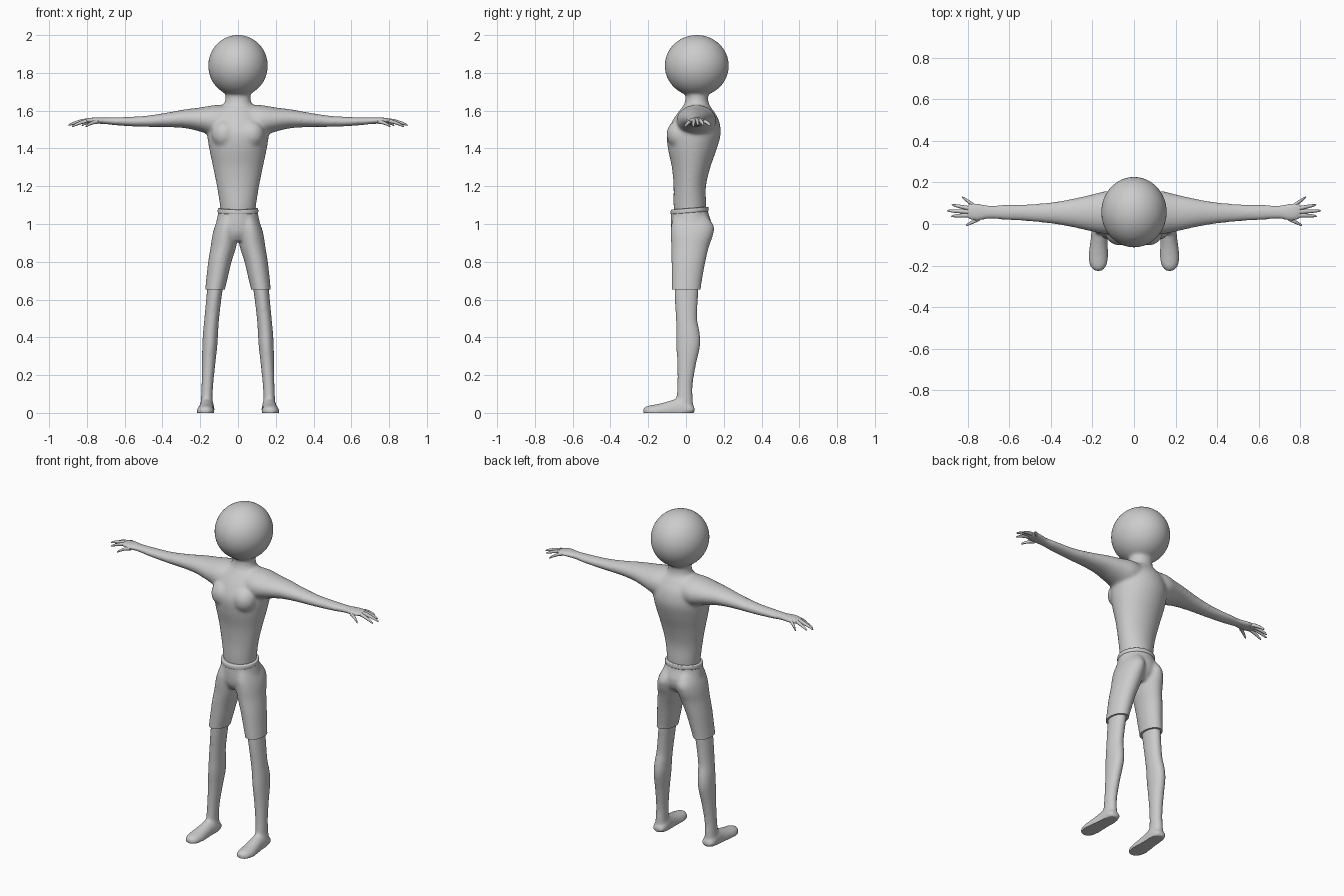
import bpy, bmesh, math
from mathutils import Vector, Matrix

cube = bpy.data.objects.get("Cube")
if cube:
    bpy.data.objects.remove(cube, do_unlink=True)

grey = bpy.data.materials.new("plain grey")
grey.use_nodes = True
colour = (0.6, 0.6, 0.6, 1)
grey.diffuse_color = colour
grey.node_tree.nodes["Principled BSDF"].inputs["Base Color"].default_value = colour


def catmull(a, b, c, d, t):
    return 0.5 * (2 * b + (c - a) * t + (2 * a - 5 * b + 4 * c - d) * t * t
                  + (3 * b - a - 3 * c + d) * t ** 3)


def loft(bm, axis, rings, side=1, sides=32, steps=5):
    """Smooth tube through elliptical rings (along, centre u, centre v, radius u, radius v)."""
    rows = []
    n = len(rings)
    for i in range(n - 1):
        quad = [rings[max(i - 1, 0)], rings[i], rings[i + 1], rings[min(i + 2, n - 1)]]
        for s in range(steps):
            rows.append([catmull(*vals, s / steps) for vals in zip(*quad)])
    rows.append(rings[-1])
    loops = []
    for a, u, v, ru, rv in rows:
        loop = []
        for k in range(sides):
            ang = 2 * math.pi * k / sides
            p, q = u + ru * math.cos(ang), v + rv * math.sin(ang)
            x, y, z = {"x": (a, p, q), "y": (p, a, q), "z": (p, q, a)}[axis]
            loop.append(bm.verts.new((x * side, y, z)))
        loops.append(loop)
    faces = [bm.faces.new(loops[0]), bm.faces.new(loops[-1])]
    for lo, hi in zip(loops, loops[1:]):
        for k in range(sides):
            j = (k + 1) % sides
            faces.append(bm.faces.new((lo[k], lo[j], hi[j], hi[k])))
    bmesh.ops.recalc_face_normals(bm, faces=faces)


def ball(bm, centre, radii):
    mat = Matrix.Translation(centre) @ Matrix.Diagonal((*radii, 1))
    bmesh.ops.create_uvsphere(bm, u_segments=48, v_segments=32, radius=1, matrix=mat)


def finish(name, bm, blend=0, cuts=()):
    """Make an object; optionally fuse its volumes into one soft skin and trim it by planes."""
    mesh = bpy.data.meshes.new(name)
    bm.to_mesh(mesh)
    bm.free()
    obj = bpy.data.objects.new(name, mesh)
    bpy.context.collection.objects.link(obj)
    if blend:
        remesh = obj.modifiers.new("Fuse", "REMESH")
        remesh.mode = "VOXEL"
        remesh.voxel_size = 0.007
        soft = obj.modifiers.new("Soften", "SMOOTH")
        soft.factor = 0.5
        soft.iterations = blend
        fused = bpy.data.meshes.new_from_object(
            obj.evaluated_get(bpy.context.evaluated_depsgraph_get()))
        obj.modifiers.clear()
        obj.data = fused
        bpy.data.meshes.remove(mesh)
        fused.name = name
        work = bmesh.new()
        work.from_mesh(fused)
        for point, normal in cuts:
            geom = work.verts[:] + work.edges[:] + work.faces[:]
            cut = bmesh.ops.bisect_plane(work, geom=geom, plane_co=point,
                                         plane_no=normal, clear_outer=True)
            rim = [e for e in cut["geom_cut"] if isinstance(e, bmesh.types.BMEdge)]
            bmesh.ops.holes_fill(work, edges=rim)
        for v in work.verts:
            v.co.z = max(v.co.z, 0)
        work.to_mesh(fused)
        work.free()
    obj.data.materials.clear()
    obj.data.materials.append(grey)
    bpy.ops.object.select_all(action="DESELECT")
    obj.select_set(True)
    bpy.context.view_layer.objects.active = obj
    bpy.ops.object.shade_smooth_by_angle(angle=math.radians(50))
    return obj


# Upper body: torso, neck, head, chest and arms fused together
bm = bmesh.new()
loft(bm, "z", [(1.03, 0, .02, .09, .08), (1.1, 0, .02, .096, .086),
               (1.2, 0, .02, .112, .086), (1.3, 0, .027, .132, .102),
               (1.4, 0, .034, .153, .13), (1.48, 0, .042, .163, .142),
               (1.55, 0, .052, .15, .122), (1.6, 0, .055, .12, .09),
               (1.635, 0, .056, .075, .066), (1.68, 0, .058, .066, .06),
               (1.74, 0, .06, .075, .07)])
ball(bm, (0, .057, 1.838), (.158, .17, .163))
for side in (1, -1):
    ball(bm, (.07 * side, -.035, 1.475), (.07, .068, .075))
    loft(bm, "x", [(.03, .055, 1.55, .09, .08), (.12, .055, 1.548, .105, .082),
                   (.2, .053, 1.553, .09, .064), (.28, .053, 1.557, .072, .05),
                   (.38, .053, 1.551, .054, .038), (.5, .054, 1.543, .042, .029),
                   (.62, .056, 1.543, .037, .023), (.7, .057, 1.546, .034, .018),
                   (.75, .057, 1.548, .044, .017), (.79, .06, 1.548, .042, .013),
                   (.81, .062, 1.546, .03, .009)], side)
finish("upper_body", bm, 22)

# Fingers and thumbs: root and tip
digits = {"thumb": ((.74, .028, 1.542), (.808, -.006, 1.515)),
          "index_finger": ((.78, .043, 1.548), (.88, .038, 1.515)),
          "middle_finger": ((.78, .058, 1.55), (.9, .064, 1.522)),
          "ring_finger": ((.78, .073, 1.549), (.877, .092, 1.522)),
          "little_finger": ((.765, .085, 1.546), (.828, .13, 1.52))}
for word, side in (("left", 1), ("right", -1)):
    for name, (root, tip) in digits.items():
        root, tip = Vector(root), Vector(tip)
        bm = bmesh.new()
        rings = []
        for t, r in ((0, .011), (.35, .01), (.7, .008), (.93, .005), (1, .001)):
            p = root.lerp(tip, t)
            rings.append((p.x, p.y, p.z + .025 * t * (1 - t), r, r))
        loft(bm, "x", rings, side, sides=12, steps=3)
        finish(f"{word}_{name}", bm)

# Bare legs with feet
for word, side in (("left", 1), ("right", -1)):
    bm = bmesh.new()
    loft(bm, "z", [(.76, .108, .008, .045, .065), (.64, .124, .002, .041, .063),
                   (.5, .139, .003, .039, .057), (.43, .145, .01, .04, .062),
                   (.36, .149, .012, .04, .064), (.25, .156, .003, .035, .049),
                   (.15, .162, -.005, .031, .041), (.08, .165, -.007, .031, .043),
                   (.01, .165, -.005, .035, .044)], side)
    loft(bm, "y", [(.046, .165, .016, .018, .016), (.03, .165, .018, .037, .024),
                   (-.02, .165, .02, .04, .06), (-.06, .167, .015, .04, .058),
                   (-.11, .17, .01, .044, .047), (-.16, .172, .008, .047, .037),
                   (-.2, .172, .008, .04, .03), (-.222, .172, .01, .022, .018),
                   (-.227, .172, .012, .005, .006)], side)
    finish(f"{word}_leg", bm, 14)

# Knee-length shorts, trimmed at the waist and hems
bm = bmesh.new()
loft(bm, "z", [(1.14, 0, .018, .1, .096), (1.08, 0, .018, .103, .097),
               (1.05, 0, .021, .107, .1), (1, 0, .028, .117, .108),
               (.95, 0, .026, .118, .1), (.91, 0, .02, .09, .07)])
for side in (1, -1):
    loft(bm, "z", [(1.05, .05, .022, .045, .085), (.99, .06, .034, .062, .113),
                   (.94, .068, .031, .068, .112), (.88, .077, .022, .068, .1),
                   (.8, .096, .013, .062, .09), (.72, .11, .006, .057, .082),
                   (.65, .122, .001, .052, .077), (.58, .13, 0, .05, .076)], side)
shorts = finish("shorts", bm, 14, [((0, .02, 1.082), (0, -.08, 1)), ((0, 0, .653), (0, 0, -1))])

# Raised waistband rim
bm = bmesh.new()
loft(bm, "z", [(1.058, 0, .019, .101, .094), (1.062, 0, .019, .107, .1),
               (1.076, 0, .019, .107, .1), (1.083, 0, .019, .104, .097),
               (1.084, 0, .019, .092, .085)], sides=48, steps=3)
for v in bm.verts:
    v.co.z += .08 * (v.co.y - .019)
finish("waistband", bm)
